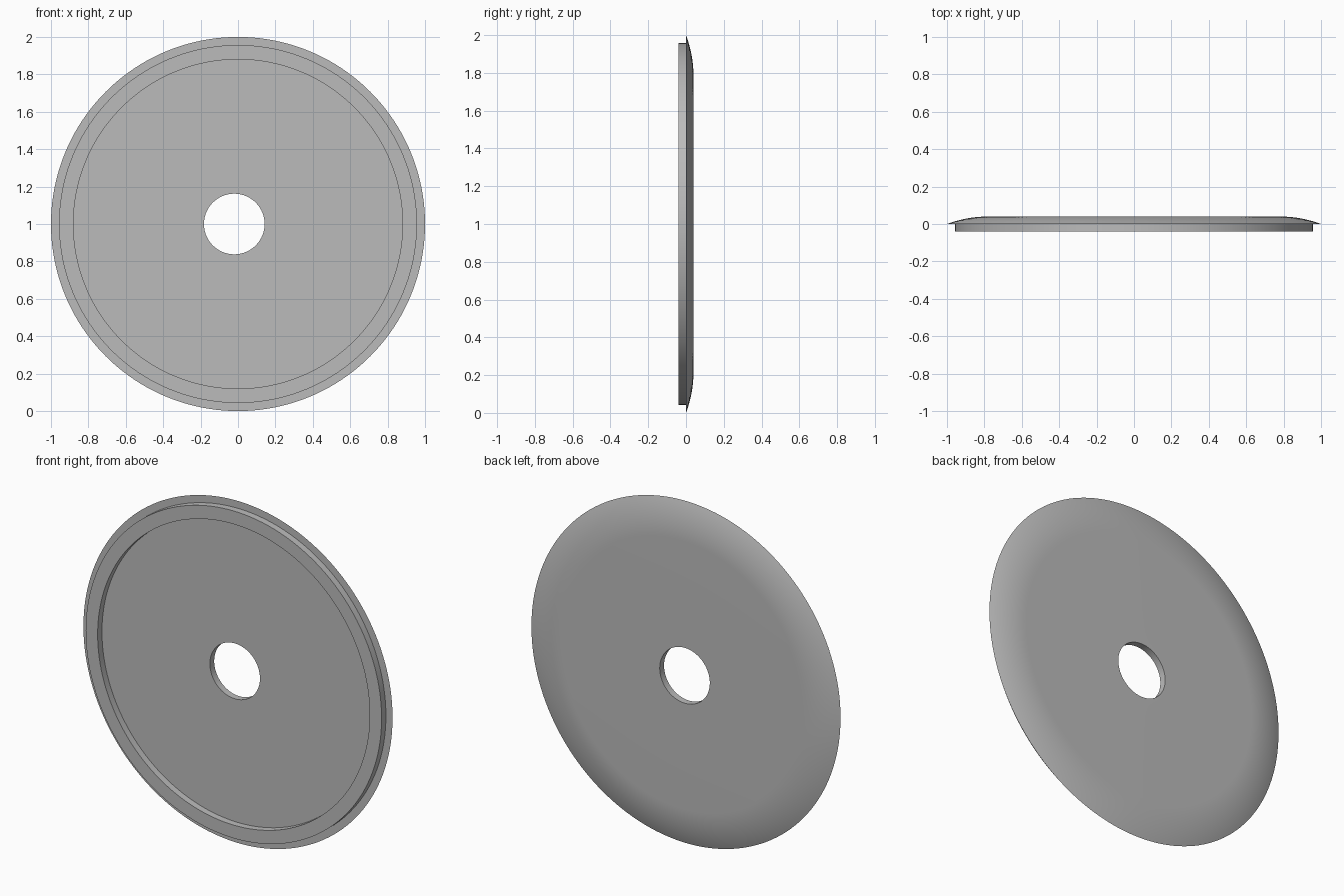
import bpy, bmesh, math

cube = bpy.data.objects.get("Cube")
if cube:
    bpy.data.objects.remove(cube)

SEGMENTS = 160
HOLE_X, HOLE_R = -0.02, 0.162
FRONT, MID, BACK = -0.04, 0.0, 0.04
DOME_START = 0.78

grey = bpy.data.materials.new("plain grey")
grey.use_nodes = True
colour = (0.5, 0.5, 0.5, 1)
grey.diffuse_color = colour
grey.node_tree.nodes["Principled BSDF"].inputs["Base Color"].default_value = colour

bm = bmesh.new()


def ring(radius, y, x=0.0):
    """Circle of vertices facing the front."""
    step = 2 * math.pi / SEGMENTS
    return [bm.verts.new((x + radius * math.cos(i * step), y,
                          1 + radius * math.sin(i * step)))
            for i in range(SEGMENTS)]


# Front: offset hole, recessed floor, raised rim and thin flange
rings = [ring(HOLE_R, MID, HOLE_X), ring(0.88, MID), ring(0.88, FRONT),
         ring(0.957, FRONT), ring(0.957, MID), ring(1.0, MID)]

# Back: rounded edge as an arc tangent to the flat face
width, rise = 1 - DOME_START, BACK - MID
arc_r = (width ** 2 + rise ** 2) / (2 * rise)
sweep = math.asin(width / arc_r)
STEPS = 12
for i in range(STEPS - 1, -1, -1):
    a = sweep * i / STEPS
    rings.append(ring(DOME_START + arc_r * math.sin(a),
                      BACK - arc_r * (1 - math.cos(a))))
rings.append(ring(HOLE_R, BACK, HOLE_X))

# Skin the closed profile, including the hole wall
for a, b in zip(rings, rings[1:] + rings[:1]):
    for i in range(SEGMENTS):
        j = (i + 1) % SEGMENTS
        bm.faces.new((a[i], a[j], b[j], b[i]))
bmesh.ops.recalc_face_normals(bm, faces=bm.faces)

mesh = bpy.data.meshes.new("disc_cover")
bm.to_mesh(mesh)
bm.free()
mesh.materials.append(grey)
disc = bpy.data.objects.new("disc_cover", mesh)
bpy.context.collection.objects.link(disc)

bpy.ops.object.select_all(action="DESELECT")
disc.select_set(True)
bpy.context.view_layer.objects.active = disc
bpy.ops.object.shade_smooth_by_angle(angle=math.radians(30))
